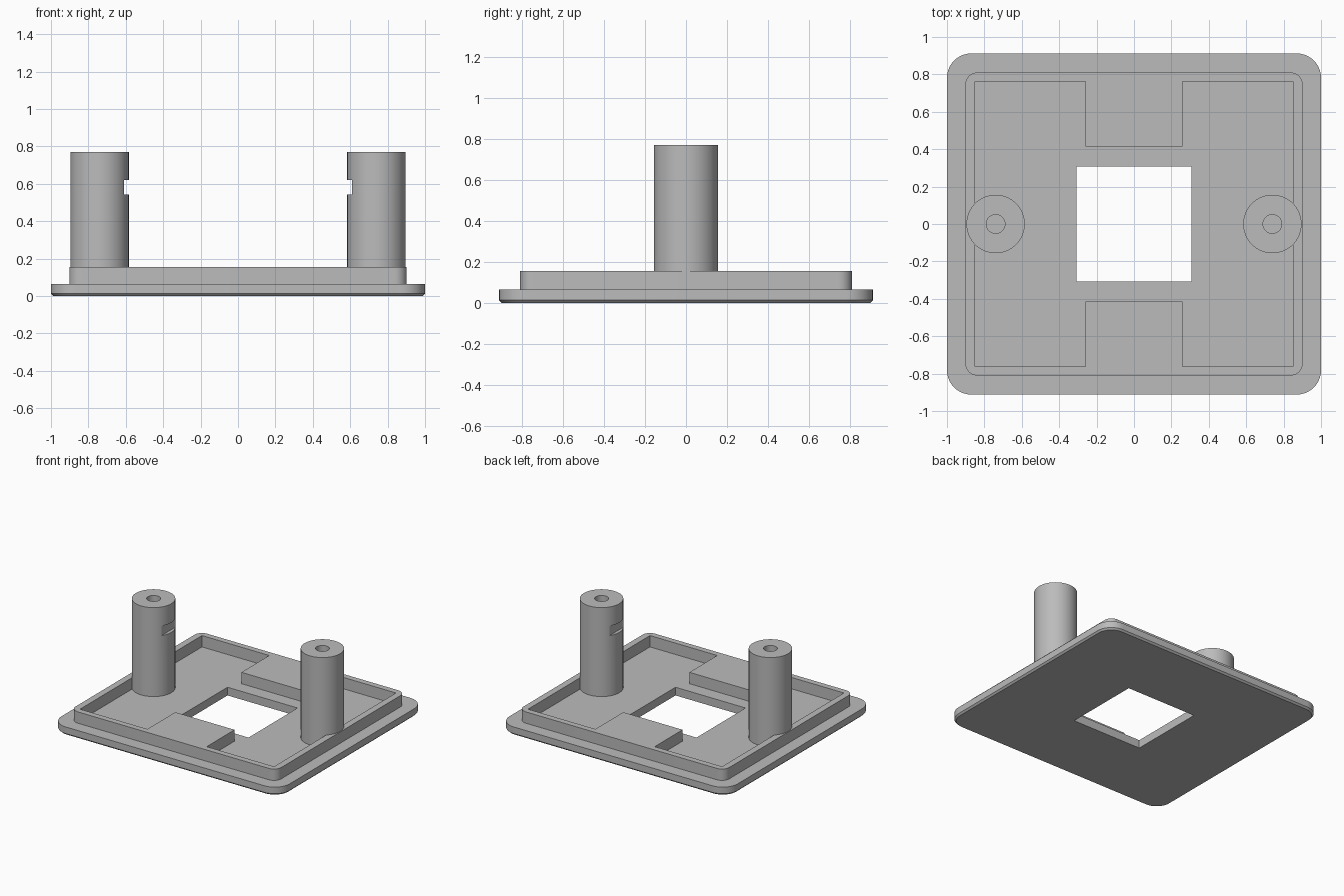
import bpy, bmesh
from math import cos, sin, pi, radians

cube = bpy.data.objects.get("Cube")
if cube:
    bpy.data.objects.remove(cube, do_unlink=True)

grey = bpy.data.materials.new("plain grey plastic")
grey.use_nodes = True
colour = (0.5, 0.5, 0.5, 1)
grey.diffuse_color = colour
grey.node_tree.nodes["Principled BSDF"].inputs["Base Color"].default_value = colour

PLATE_TOP, RIM_TOP, POST_TOP = 0.065, 0.155, 0.77


def prism(name, outline, z0, z1, chamfer=0):
    """Extrude a closed outline, optionally chamfering its bottom edge."""
    bm = bmesh.new()
    bottom = bm.faces.new([bm.verts.new((x, y, z0)) for x, y in outline])
    top = bmesh.ops.extrude_face_region(bm, geom=[bottom])["geom"]
    for v in top:
        if isinstance(v, bmesh.types.BMVert):
            v.co.z = z1
    bmesh.ops.recalc_face_normals(bm, faces=bm.faces)
    if chamfer:
        edges = [e for e in bm.edges if all(v.co.z == z0 for v in e.verts)]
        if not edges:
            edges = [e for e in bm.edges if max(v.co.z for v in e.verts) < (z0 + z1) / 2]
        bmesh.ops.bevel(bm, geom=edges, offset=chamfer, segments=1, affect='EDGES')
    mesh = bpy.data.meshes.new(name)
    bm.to_mesh(mesh)
    bm.free()
    mesh.materials.append(grey)
    ob = bpy.data.objects.new(name, mesh)
    bpy.context.collection.objects.link(ob)
    return ob


def rounded(hx, hy, r, steps=10):
    pts = []
    for i, (sx, sy) in enumerate([(1, 1), (-1, 1), (-1, -1), (1, -1)]):
        for k in range(steps + 1):
            a = (i + k / steps) * pi / 2
            pts.append((sx * (hx - r) + r * cos(a), sy * (hy - r) + r * sin(a)))
    return pts


def rect(x0, x1, y0, y1):
    return [(x0, y0), (x1, y0), (x1, y1), (x0, y1)]


def circle(cx, r, n=64):
    return [(cx + r * cos(2 * pi * i / n), r * sin(2 * pi * i / n)) for i in range(n)]


def combine(target, tool, operation):
    """Apply a boolean and discard the tool."""
    tool.hide_render = True
    mod = target.modifiers.new("boolean", 'BOOLEAN')
    mod.operation, mod.solver, mod.object = operation, 'EXACT', tool
    bpy.ops.object.select_all(action='DESELECT')
    bpy.context.view_layer.objects.active = target
    target.select_set(True)
    bpy.ops.object.modifier_apply(modifier=mod.name)
    bpy.data.objects.remove(tool, do_unlink=True)


def smooth(ob):
    bpy.ops.object.select_all(action='DESELECT')
    bpy.context.view_layer.objects.active = ob
    ob.select_set(True)
    bpy.ops.object.shade_smooth_by_angle(angle=radians(30))


# Base plate with a raised step
plate = prism("base_plate", rounded(1, 0.912, 0.13), 0, PLATE_TOP, chamfer=0.013)
combine(plate, prism("step", rounded(0.902, 0.81, 0.065), 0.03, RIM_TOP), 'UNION')

# Recess leaving a thin rim and two solid blocks, front and back
quarter = [(0.85, 0.763), (0.26, 0.763), (0.26, 0.414)]
half = quarter + [(-x, y) for x, y in reversed(quarter)]
recess = half + [(x, -y) for x, y in reversed(half)]
combine(plate, prism("recess", recess, PLATE_TOP, 0.3), 'DIFFERENCE')

# Square window through the middle
combine(plate, prism("window", rect(-0.307, 0.307, -0.307, 0.307), -0.1, 0.3), 'DIFFERENCE')
smooth(plate)

# Screw posts with a blind hole and a slot on the inner side
for name, s in (("left_post", 1), ("right_post", -1)):
    post = prism(name, circle(s * 0.74, 0.156), 0.03, POST_TOP)
    combine(post, prism("screw_hole", circle(s * 0.74, 0.05, 40), PLATE_TOP, 1), 'DIFFERENCE')
    x0, x1 = sorted((s * 0.4, s * 0.61))
    combine(post, prism("slot", rect(x0, x1, -0.3, 0.3), 0.543, 0.62), 'DIFFERENCE')
    smooth(post)
